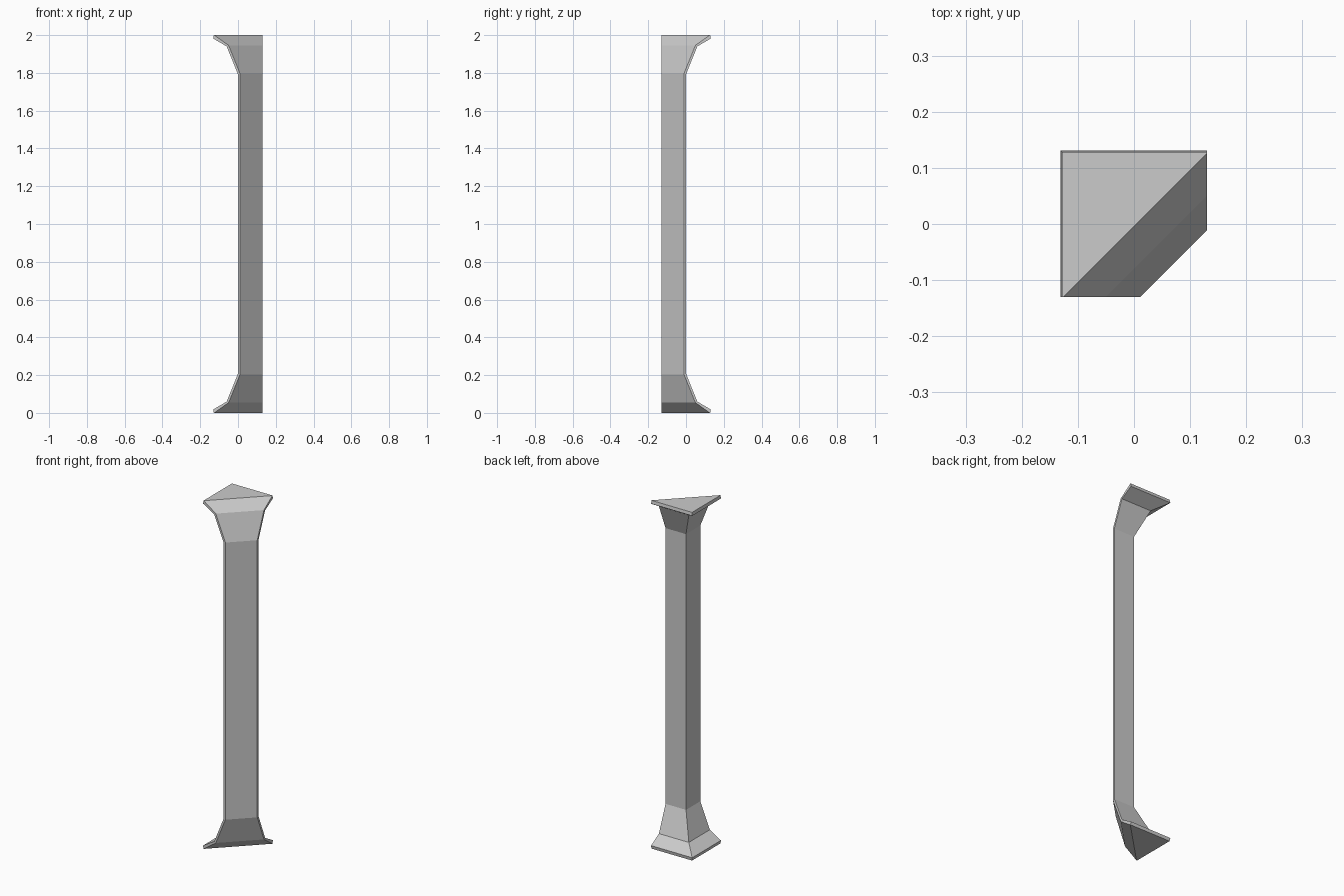
import bpy, bmesh

if "Cube" in bpy.data.objects:
    bpy.data.objects.remove(bpy.data.objects["Cube"])

EDGE = 0.13  # flat trimmed sides of the corner column
# (offset, z) profiles of the lower half, mirrored to the top
outer = [(0.128, 0.0), (0.131, 0.018), (0.06, 0.06), (0.0, 0.208)]
inner = [(0.126, 0.0), (0.05, 0.054), (-0.011, 0.204)]


def full(profile):
    return profile + [(c, 2 - z) for c, z in reversed(profile)]


bm = bmesh.new()
a, b, c, d, e = [], [], [], [], []
for s, z in full(outer):
    a.append(bm.verts.new((-s, -EDGE, z)))
    b.append(bm.verts.new((-s, s, z)))
    c.append(bm.verts.new((EDGE, s, z)))
for s, z in full(inner):
    d.append(bm.verts.new((EDGE, s, z)))
    e.append(bm.verts.new((-s, -EDGE, z)))

# left, back and diagonal faces
for p, q in ((a, b), (b, c), (d, e)):
    for i in range(len(p) - 1):
        bm.faces.new((p[i], q[i], q[i + 1], p[i + 1]))
# thin trimmed side strips
bm.faces.new(c + d[::-1])
bm.faces.new(a + e[::-1])
# bottom and top caps
for i in (0, -1):
    bm.faces.new((a[i], b[i], c[i], d[i], e[i]))

bmesh.ops.recalc_face_normals(bm, faces=bm.faces)
# split the concave strips cleanly
bmesh.ops.triangulate(bm, faces=[f for f in bm.faces if len(f.verts) > 5])
mesh = bpy.data.meshes.new("corner_column")
bm.to_mesh(mesh)
bm.free()
bpy.context.collection.objects.link(bpy.data.objects.new("corner_column", mesh))
